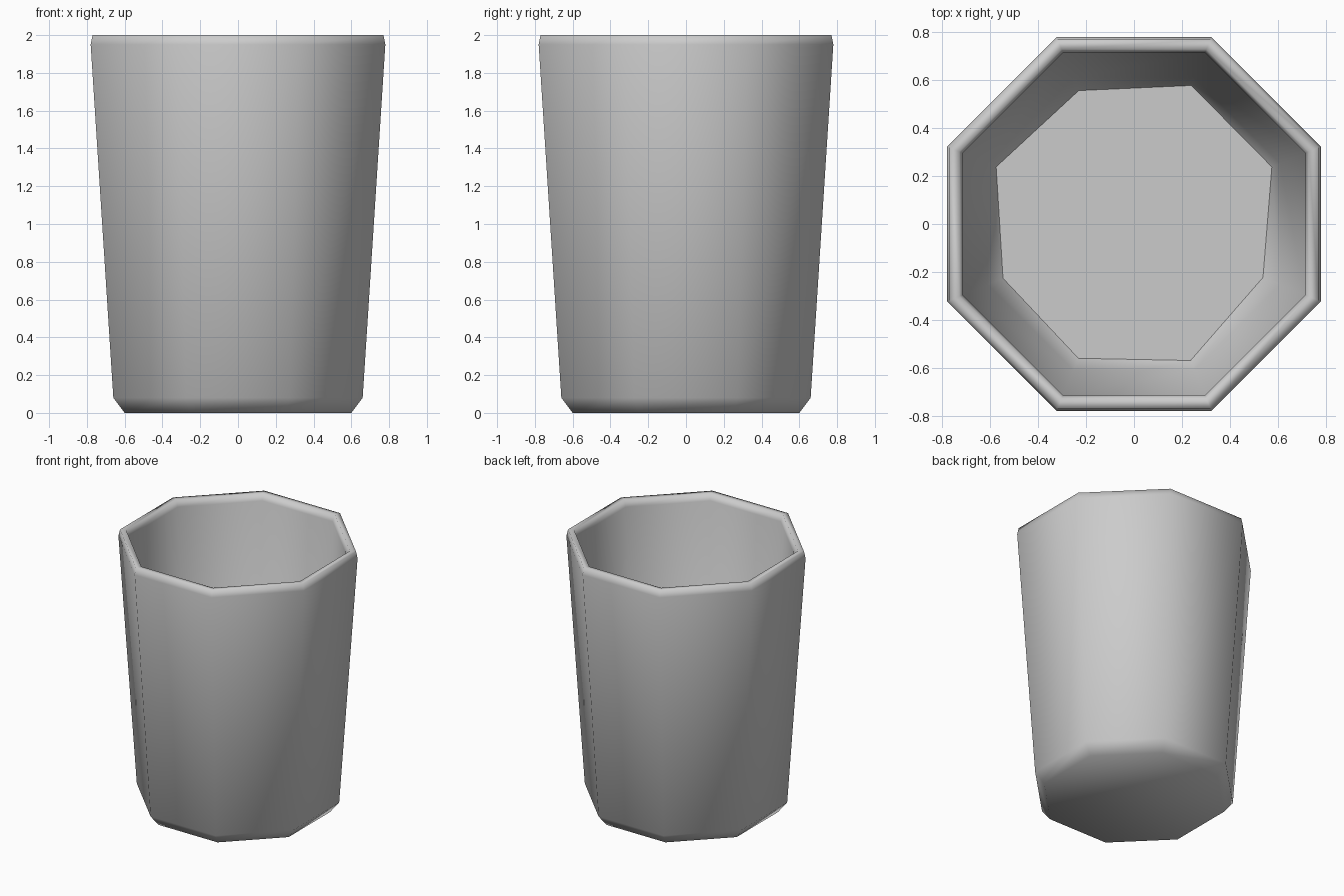
import bpy, bmesh, math

cube = bpy.data.objects.get("Cube")
if cube:
    bpy.data.objects.remove(cube, do_unlink=True)

SIDES = 8
# Wall profile from the base up over the rim and down inside: (flat-side distance, height)
PROFILE = [(0.60, 0.0), (0.66, 0.08), (0.78, 1.95), (0.77, 2.0),
           (0.73, 2.0), (0.715, 1.95), (0.61, 0.14)]
# Slightly uneven corner radii of the inner floor, counter-clockwise from the right
FLOOR_RADII = [0.623, 0.626, 0.603, 0.623, 0.592, 0.607, 0.617, 0.583]
FLOOR_Z = 0.07


def ring(bm, radii, z):
    verts = []
    for i, r in enumerate(radii):
        a = math.tau * (i + 0.5) / SIDES
        verts.append(bm.verts.new((r * math.cos(a), r * math.sin(a), z)))
    return verts


bm = bmesh.new()
corner = 1 / math.cos(math.pi / SIDES)
rings = [ring(bm, [d * corner] * SIDES, z) for d, z in PROFILE]
rings.append(ring(bm, FLOOR_RADII, FLOOR_Z))

# Wall bands
for low, high in zip(rings, rings[1:]):
    for i in range(SIDES):
        j = (i + 1) % SIDES
        bm.faces.new((low[i], low[j], high[j], high[i]))

# Underside and inner floor
bm.faces.new(rings[0][::-1])
floor = bm.faces.new(rings[-1])
for face in bm.faces:
    face.smooth = True
for edge in floor.edges:
    edge.smooth = False

mesh = bpy.data.meshes.new("cup")
bm.to_mesh(mesh)
bm.free()
cup = bpy.data.objects.new("cup", mesh)
bpy.context.collection.objects.link(cup)

# Plain grey
grey = bpy.data.materials.new("light grey")
grey.use_nodes = True
color = (0.6, 0.6, 0.6, 1.0)
grey.diffuse_color = color
grey.node_tree.nodes["Principled BSDF"].inputs["Base Color"].default_value = color
mesh.materials.append(grey)
